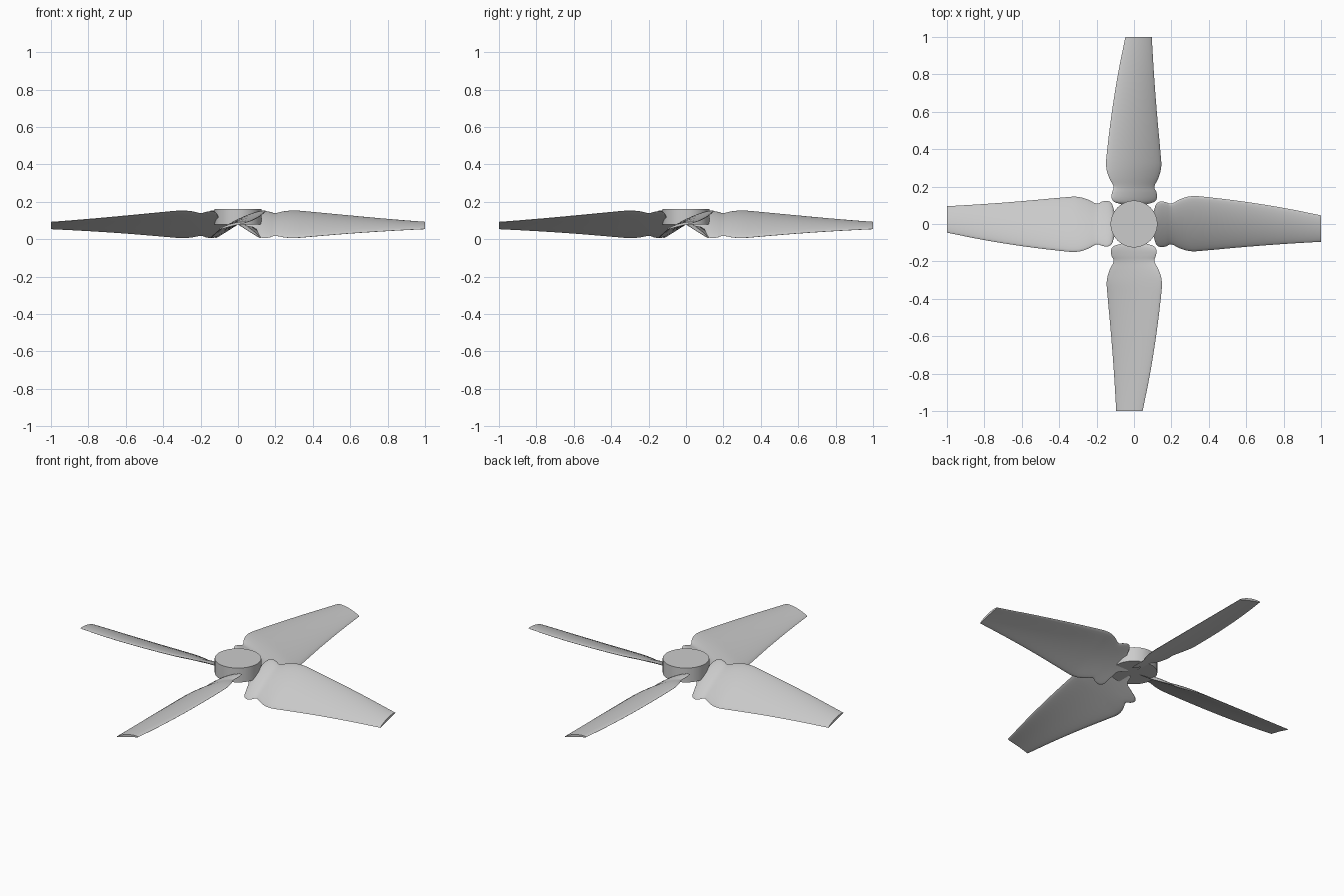
import bpy
import bmesh
import math

default = bpy.data.objects.get("Cube")
if default:
    bpy.data.objects.remove(default, do_unlink=True)

# Single plain grey finish
grey = bpy.data.materials.new("light_grey")
grey.use_nodes = True
colour = (0.6, 0.6, 0.6, 1)
grey.diffuse_color = colour
grey.node_tree.nodes["Principled BSDF"].inputs["Base Color"].default_value = colour

AXIS_HEIGHT = 0.078
HALF_SECTION = 14
SUBDIVISIONS = 4

# Blade outline: distance from axis, lower edge, upper edge
OUTLINE = [
    (0.04, -0.012, 0.012), (0.09, -0.03, 0.03), (0.106, -0.07, 0.07),
    (0.118, -0.108, 0.105), (0.14, -0.123, 0.12), (0.17, -0.12, 0.117),
    (0.2, -0.109, 0.109), (0.25, -0.132, 0.134), (0.31, -0.146, 0.149),
    (0.4, -0.14, 0.143), (0.6, -0.122, 0.118), (0.8, -0.107, 0.086),
    (1.0, -0.095, 0.046),
]


def smooth_path(points, steps):
    """Catmull-Rom curve through the given points."""
    ext = [points[0]] + points + [points[-1]]
    path = []
    for p0, p1, p2, p3 in zip(ext, ext[1:], ext[2:], ext[3:]):
        for i in range(steps):
            t = i / steps
            path.append(tuple(
                b + t * (c - a) / 2
                + t * t * (2 * a - 5 * b + 4 * c - d) / 2
                + t ** 3 * (3 * b - a - 3 * c + d) / 2
                for a, b, c, d in zip(p0, p1, p2, p3)))
    return path + [points[-1]]


def pitch(x):
    """Slope of the blade section, easing off towards the tip."""
    if x < 0.3:
        return 0.6 - 0.6 * max(x - 0.12, 0)
    return 0.49 - 0.34 * (x - 0.3)


def section(x, low, high):
    """Closed cambered foil: over the top, then back underneath."""
    chord = high - low
    ring = []
    for i in range(2 * HALF_SECTION):
        angle = math.pi * i / HALF_SECTION
        u = (1 - math.cos(angle)) / 2
        camber = 0.05 * chord * 4 * u * (1 - u)
        thick = 0.05 * chord * math.sin(angle)
        y = low + u * chord
        ring.append((x, y, AXIS_HEIGHT + pitch(x) * y + camber + thick))
    return ring


def finish(bm, name):
    bmesh.ops.recalc_face_normals(bm, faces=bm.faces[:])
    mesh = bpy.data.meshes.new(name)
    bm.to_mesh(mesh)
    bm.free()
    mesh.materials.append(grey)
    return mesh


def add_object(name, mesh):
    obj = bpy.data.objects.new(name, mesh)
    bpy.context.collection.objects.link(obj)
    return obj


def smooth(obj):
    bpy.ops.object.select_all(action="DESELECT")
    obj.select_set(True)
    bpy.context.view_layer.objects.active = obj
    bpy.ops.object.shade_smooth_by_angle(angle=math.radians(35))


# Blade mesh, lofted from root to tip
bm = bmesh.new()
rings = [[bm.verts.new(p) for p in section(*station)]
         for station in smooth_path(OUTLINE, SUBDIVISIONS)]
for inner, outer in zip(rings, rings[1:]):
    for i in range(len(inner)):
        bm.faces.new((inner[i - 1], inner[i], outer[i], outer[i - 1]))
bm.faces.new(rings[0])
bm.faces.new(rings[-1])
blade_mesh = finish(bm, "blade")

# Four blades around the hub
for i, side in enumerate(("left", "back", "right", "front")):
    blade = add_object(side + "_blade", blade_mesh)
    blade.rotation_euler.z = i * math.pi / 2
smooth(blade)

# Hub disc
bm = bmesh.new()
bmesh.ops.create_cone(bm, cap_ends=True, segments=64, radius1=0.125,
                      radius2=0.125, depth=0.085)
hub = add_object("hub", finish(bm, "hub"))
hub.location.z = 0.12
smooth(hub)
